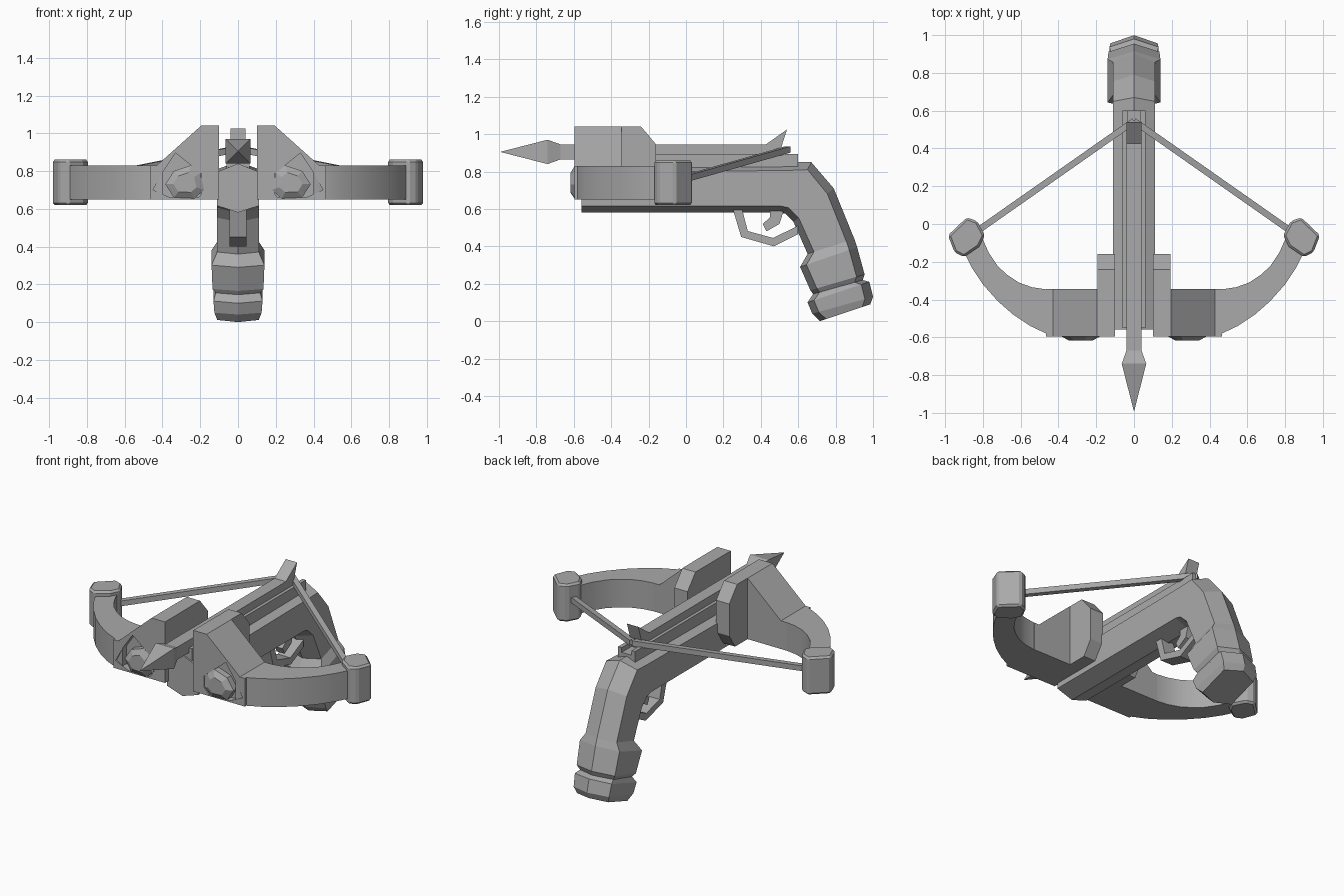
import bpy
import bmesh
from math import radians
from mathutils import Vector

cube = bpy.data.objects.get("Cube")
if cube:
    bpy.data.objects.remove(cube, do_unlink=True)

GREY = (0.4, 0.4, 0.4, 1)
grey = bpy.data.materials.new("plain grey")
grey.use_nodes = True
grey.diffuse_color = GREY
grey.node_tree.nodes["Principled BSDF"].inputs["Base Color"].default_value = GREY


def loft(name, rings):
    """Join equal-sized rings of points into one closed solid."""
    bm = bmesh.new()
    loops = [[bm.verts.new(p) for p in ring] for ring in rings]
    n = len(loops[0])
    for a, b in zip(loops, loops[1:]):
        for i in range(n):
            j = (i + 1) % n
            bm.faces.new((a[i], a[j], b[j], b[i]))
    bm.faces.new(loops[0])
    bm.faces.new(loops[-1])
    bmesh.ops.recalc_face_normals(bm, faces=bm.faces)
    mesh = bpy.data.meshes.new(name)
    bm.to_mesh(mesh)
    bm.free()
    mesh.materials.append(grey)
    obj = bpy.data.objects.new(name, mesh)
    bpy.context.collection.objects.link(obj)
    return obj


def prism(name, outline, axis, low, high):
    """Extrude a flat outline along one axis."""
    def place(p, d):
        co = list(p)
        co.insert("xyz".index(axis), d)
        return co
    return loft(name, [[place(p, d) for p in outline] for d in (low, high)])


def mirror(obj):
    obj.modifiers.new("Mirror", "MIRROR")
    return obj


def activate(obj):
    bpy.ops.object.select_all(action="DESELECT")
    obj.select_set(True)
    bpy.context.view_layer.objects.active = obj


# Stock and grip: six-sided section, ridged along its top and bottom
def section(top, bottom, w, c=0.045):
    t, b = Vector((0, *top)), Vector((0, *bottom))
    d = (b - t).normalized() * c
    side = Vector((w, 0, 0))
    return [t, t + d + side, b - d * 0.8 + side,
            b, b - d * 0.8 - side, t + d - side]


loft("stock_and_grip", [section(*s) for s in (
    ((-0.56, 0.84), (-0.56, 0.58), 0.11),
    ((0.55, 0.85), (0.50, 0.58), 0.11),
    ((0.67, 0.85), (0.53, 0.575), 0.11),
    ((0.79, 0.71), (0.575, 0.53), 0.11),
    ((0.90, 0.44), (0.65, 0.36), 0.11),
    ((0.915, 0.395), (0.61, 0.29), 0.14),
    ((0.955, 0.25), (0.665, 0.165), 0.135),
    ((0.945, 0.22), (0.68, 0.145), 0.118),
    ((0.98, 0.21), (0.65, 0.10), 0.13),
    ((1.0, 0.13), (0.675, 0.04), 0.125),
    ((0.985, 0.09), (0.715, 0.0), 0.11))])

# Grooved bolt rail
prism("bolt_rail", [(-0.06, 0.78), (0.06, 0.78), (0.06, 0.895), (0.035, 0.895),
                    (0.035, 0.865), (-0.035, 0.865), (-0.035, 0.895),
                    (-0.06, 0.895)], "y", -0.55, 0.6)


# Bolt: square shaft swelling into a four-sided head
def square(y, r):
    z = 0.905
    return [(-r, y, z - r), (r, y, z - r), (r, y, z + r), (-r, y, z + r)]


loft("bolt", [square(y, r) for y, r in (
    (-0.99, 0.001), (-0.74, 0.065), (-0.67, 0.04), (0.5, 0.04))])
prism("bolt_tail_fin", [(0.42, 0.94), (0.54, 1.025), (0.5, 0.9), (0.45, 0.9)],
      "x", -0.04, 0.04)

# Limb mounts with a sunken front panel
mount = prism("limb_mount", [(0.10, 0.65), (0.10, 1.04), (0.195, 1.04),
                             (0.43, 0.83), (0.465, 0.83), (0.465, 0.65)],
              "y", -0.595, -0.345)
cutter = prism("panel_cutter", [(0.175, 0.77), (0.33, 0.895), (0.395, 0.80),
                                (0.45, 0.70), (0.36, 0.66), (0.21, 0.66),
                                (0.175, 0.70)], "y", -0.65, -0.555)
cutter.hide_render = True
cut = mount.modifiers.new("Panel", "BOOLEAN")
cut.operation = "DIFFERENCE"
cut.object = cutter
activate(mount)
bpy.ops.object.modifier_apply(modifier=cut.name)
bpy.data.objects.remove(cutter, do_unlink=True)
mirror(mount)

# Faceted boss in each panel
boss = [(0.18, 0.70), (0.20, 0.79), (0.25, 0.83), (0.34, 0.80),
        (0.385, 0.73), (0.34, 0.66), (0.23, 0.655)]


def boss_ring(y, scale):
    return [(0.28 + (x - 0.28) * scale, y, 0.735 + (z - 0.735) * scale)
            for x, z in boss]


mirror(loft("panel_boss", [boss_ring(-0.55, 1), boss_ring(-0.595, 1),
                           boss_ring(-0.618, 0.6)]))

# Plates flanking the rail
mirror(prism("side_plate", [(-0.59, 0.65), (-0.59, 1.04), (-0.24, 1.04),
                            (-0.16, 0.945), (-0.16, 0.74), (-0.22, 0.65)],
             "x", 0.101, 0.194))

# Curved limbs, as paired front and back edge points
limb_edges = [((0.40, -0.594), (0.40, -0.346)), ((0.465, -0.58), (0.465, -0.346)),
              ((0.55, -0.54), (0.54, -0.335)), ((0.64, -0.48), (0.61, -0.31)),
              ((0.72, -0.41), (0.67, -0.27)), ((0.80, -0.32), (0.72, -0.225)),
              ((0.86, -0.23), (0.77, -0.15)), ((0.90, -0.15), (0.81, -0.06))]
limb = mirror(loft("limb", [
    [(*f, 0.65), (*b, 0.65), (*b, 0.83), (*f, 0.83)] for f, b in limb_edges]))
activate(limb)
bpy.ops.object.shade_smooth_by_angle(angle=radians(30))

# Limb tips
tip = prism("limb_tip", [(0.79, -0.06), (0.83, 0.015), (0.885, 0.035),
                         (0.985, -0.06), (0.95, -0.15), (0.90, -0.175),
                         (0.82, -0.12)], "z", 0.62, 0.86)
bevel = tip.modifiers.new("Bevel", "BEVEL")
bevel.width = 0.012
bevel.segments = 1
mirror(tip)

# Bowstring halves
start, end = Vector((0.82, -0.03, 0.755)), Vector((0, 0.545, 0.918))
across = (end - start).cross(Vector((0, 0, 1))).normalized() * 0.017
up = Vector((0, 0, 0.017))
mirror(loft("bowstring", [
    [p - across - up, p + across - up, p + across + up, p - across + up]
    for p in (start, end)]))

# Trigger guard and trigger
prism("trigger_guard", [(0.25, 0.60), (0.295, 0.45), (0.47, 0.40), (0.60, 0.465),
                        (0.60, 0.51), (0.465, 0.445), (0.33, 0.482),
                        (0.30, 0.60)], "x", -0.045, 0.045)
prism("trigger", [(0.45, 0.60), (0.45, 0.555), (0.41, 0.52), (0.43, 0.48),
                  (0.50, 0.52), (0.525, 0.60)], "x", -0.028, 0.028)
